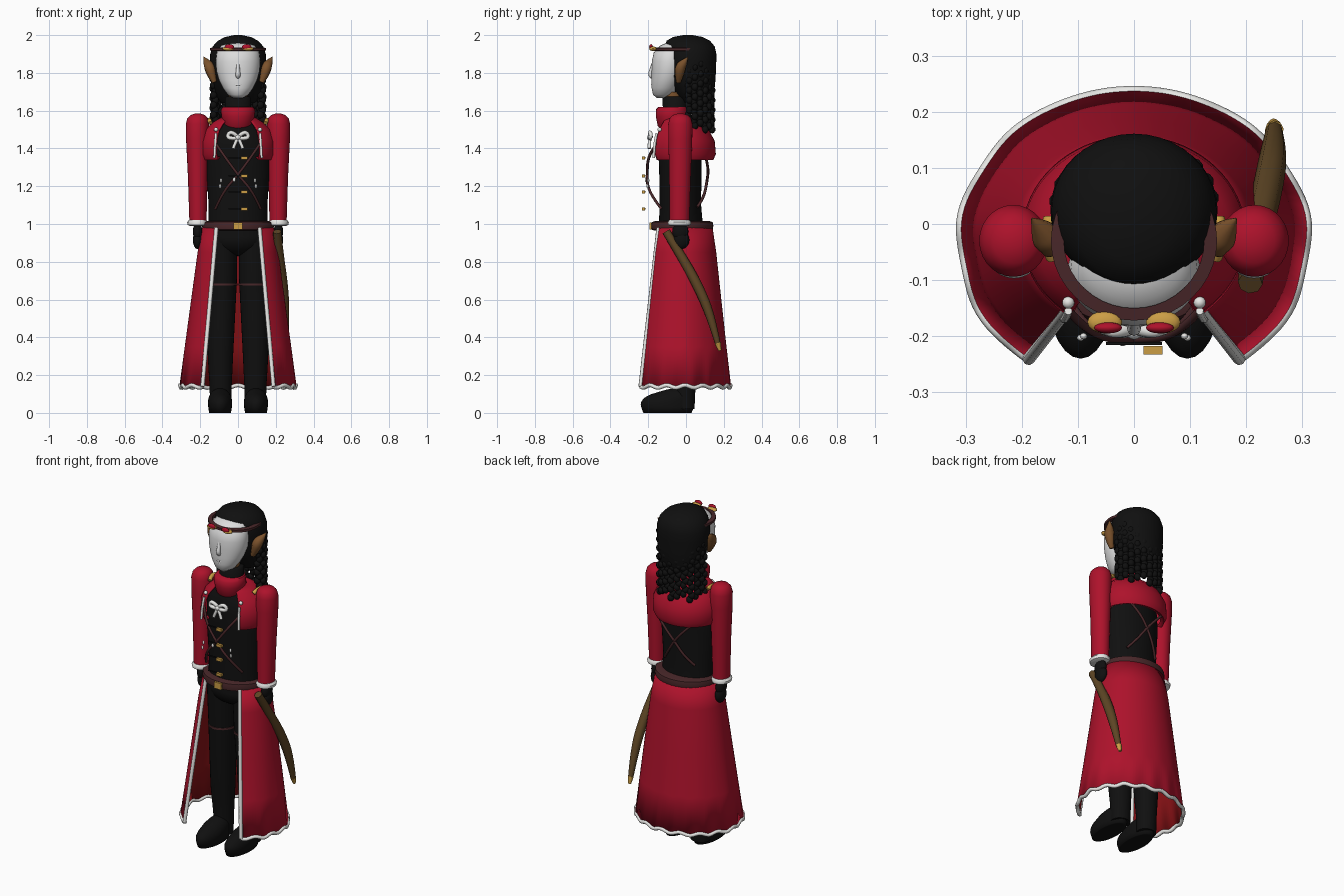
import bpy, bmesh
from math import sin, cos, pi, radians
from mathutils import Vector

if "Cube" in bpy.data.objects:
    bpy.data.objects.remove(bpy.data.objects["Cube"])


def material(name, r, g, b):
    m = bpy.data.materials.new(name)
    m.use_nodes = True
    m.diffuse_color = (r, g, b, 1)
    m.node_tree.nodes["Principled BSDF"].inputs["Base Color"].default_value = (r, g, b, 1)
    return m


RED = material("coat red", .42, .006, .024)
LINING = material("lining red", .25, .006, .008)
BLACK = material("black cloth", .005, .005, .005)
WHITE = material("white trim", .8, .8, .78)
SKIN = material("pale face", .72, .72, .72)
LEATHER = material("dark leather", .065, .02, .022)
EAR = material("ear brown", .2, .085, .025)
WOOD = material("scabbard brown", .11, .06, .018)
GOLD = material("gold", .6, .34, .06)


def finish(name, bm, *mats):
    mesh = bpy.data.meshes.new(name)
    bmesh.ops.recalc_face_normals(bm, faces=bm.faces)
    bm.to_mesh(mesh)
    bm.free()
    ob = bpy.data.objects.new(name, mesh)
    bpy.context.collection.objects.link(ob)
    for m in mats:
        mesh.materials.append(m)
    bpy.ops.object.select_all(action='DESELECT')
    ob.select_set(True)
    bpy.context.view_layer.objects.active = ob
    bpy.ops.object.shade_smooth_by_angle(angle=radians(50))
    return ob


def loft(name, mat, rings, start=0, end=360, n=40, cap=True, shape=None):
    """Skin elliptical rings given as (z, centre x, centre y, radius x, radius y)."""
    bm = bmesh.new()
    closed = end - start == 360
    count = n if closed else n + 1
    rows = []
    for z, cx, cy, rx, ry in rings:
        row = []
        for i in range(count):
            a = radians(start + (end - start) * i / n)
            p = Vector((cx + rx * cos(a), cy + ry * sin(a), z))
            row.append(bm.verts.new(shape(p, a) if shape else p))
        rows.append(row)
    for lo, hi in zip(rows, rows[1:]):
        for i in range(n):
            j = (i + 1) % count
            bm.faces.new((lo[i], lo[j], hi[j], hi[i]))
    if cap and closed:
        bm.faces.new(rows[0])
        bm.faces.new(rows[-1])
    return finish(name, bm, mat)


def balls(name, mat, spots, size, seg=16):
    """One or more ellipsoids in a single part."""
    bm = bmesh.new()
    for spot in spots:
        v = bmesh.ops.create_uvsphere(bm, u_segments=seg, v_segments=seg // 2, radius=1)["verts"]
        bmesh.ops.scale(bm, vec=size, verts=v)
        bmesh.ops.translate(bm, vec=spot, verts=v)
    return finish(name, bm, mat)


def box(name, mat, spot, size):
    bm = bmesh.new()
    bmesh.ops.create_cube(bm, size=1)
    bmesh.ops.scale(bm, vec=size, verts=bm.verts)
    bmesh.ops.translate(bm, vec=spot, verts=bm.verts)
    return finish(name, bm, mat)


def tube(name, mat, points, radius, taper=None, smooth=True, cyclic=False):
    """Round tube along a path, converted to a mesh."""
    cu = bpy.data.curves.new(name, 'CURVE')
    cu.dimensions, cu.bevel_depth, cu.bevel_resolution = '3D', radius, 2
    cu.use_fill_caps, cu.resolution_u = True, 6
    sp = cu.splines.new('NURBS' if smooth else 'POLY')
    sp.points.add(len(points) - 1)
    for i, p in enumerate(points):
        sp.points[i].co = (*p, 1)
        sp.points[i].radius = taper[i] if taper else 1
    sp.use_cyclic_u = cyclic
    if smooth:
        sp.order_u, sp.use_endpoint_u = 3, True
    ob = bpy.data.objects.new(name, cu)
    bpy.context.collection.objects.link(ob)
    cu.materials.append(mat)
    bpy.ops.object.select_all(action='DESELECT')
    ob.select_set(True)
    bpy.context.view_layer.objects.active = ob
    bpy.ops.object.convert(target='MESH')
    ob = bpy.context.object
    bpy.ops.object.shade_smooth_by_angle(angle=radians(50))
    return ob


# Open coat skirt with a wavy hem
A0, A1 = -52, 232


def wave(p, a):
    k = max(0, (.6 - p.z) / .46)
    p.z += .007 * sin(a * 17) * k
    p.x *= 1 + .012 * k * sin(a * 9)
    return p


skirt = loft("coat_skirt", RED, [(.14, 0, -.03, .305, .265), (.35, 0, -.027, .278, .238),
             (.6, 0, -.024, .245, .208), (.85, 0, -.021, .211, .178), (.985, 0, -.02, .185, .157)],
             A0, A1, n=96, shape=wave)
skirt.data.materials.append(LINING)
solid = skirt.modifiers.new("cloth", 'SOLIDIFY')
solid.thickness, solid.offset, solid.material_offset = .006, 0, 1
# The inner cloth layer faces the legs
probe = min(skirt.data.polygons, key=lambda f: abs(f.center.x) - f.center.y)
if probe.normal.y < 0:
    skirt.data.flip_normals()
hem = [wave(Vector((.305 * cos(a), -.03 + .265 * sin(a), .14)), a)
       for a in (radians(A0 + (A1 - A0) * i / 96) for i in range(97))]
tube("hem_trim", WHITE, hem, .011, smooth=False)
for s, side in ((1, "left"), (-1, "right")):
    edge = [(s * (.305 - .12 * t) * cos(radians(A0)),
             -.03 + .01 * t + (.265 - .108 * t) * sin(radians(A0)) - .002,
             .14 + .84 * t) for t in (i / 24 for i in range(25))]
    tube(side + "_skirt_edge_trim", WHITE, edge, .011, smooth=False)

# Torso, hips and belt
loft("torso", BLACK, [(.93, 0, -.025, .16, .12), (1.1, 0, -.03, .155, .11), (1.3, 0, -.03, .17, .112),
     (1.42, 0, -.035, .165, .115), (1.51, 0, -.04, .13, .1), (1.56, 0, -.05, .07, .06)])
balls("hips", BLACK, [(0, -.03, .93)], (.16, .115, .1), 24)
loft("belt", LEATHER, [(.965, 0, -.02, .17, .145), (.97, 0, -.02, .187, .161), (.99, 0, -.02, .191, .165),
     (1.01, 0, -.02, .187, .161), (1.015, 0, -.02, .17, .145)])
box("belt_buckle", GOLD, (0, -.188, .99), (.045, .012, .038))

# Short red shoulder cape, open in front
cape = loft("shoulder_cape", RED, [(1.35, 0, -.02, .165, .14), (1.34, 0, -.02, .185, .165), (1.37, 0, -.02, .2, .178),
            (1.44, 0, -.02, .198, .172), (1.5, 0, -.025, .175, .145), (1.54, 0, -.03, .13, .11),
            (1.57, 0, -.05, .08, .07)], -55, 235, n=56)
cape.modifiers.new("cloth", 'SOLIDIFY').thickness = .008

# Collar and neck
loft("collar", RED, [(1.49, 0, -.07, .06, .055), (1.52, 0, -.075, .075, .075), (1.57, 0, -.075, .088, .085),
     (1.605, 0, -.075, .09, .085), (1.62, 0, -.07, .08, .075)])
loft("neck", BLACK, [(1.56, 0, -.06, .066, .06), (1.665, 0, -.06, .07, .065), (1.675, 0, -.06, .06, .055)])
loft("throat", EAR, [(1.65, 0, -.07, .05, .05), (1.7, 0, -.07, .05, .05)])

# Face and hair
loft("face", SKIN, [(1.667, 0, -.125, .025, .03), (1.685, 0, -.12, .055, .055), (1.72, 0, -.11, .08, .072),
     (1.76, 0, -.1, .1, .083), (1.81, 0, -.09, .114, .092), (1.86, 0, -.085, .118, .096),
     (1.91, 0, -.08, .112, .09), (1.945, 0, -.06, .09, .075), (1.96, 0, -.05, .05, .05)])
tube("nose", SKIN, [(0, -.17, 1.86), (0, -.183, 1.82), (0, -.19, 1.785), (0, -.17, 1.775)], .014, (.6, .7, 1, .8))
balls("lips", SKIN, [(0, -.17, 1.738), (0, -.168, 1.725)], (.028, .015, .008))
loft("hair", BLACK, [(1.64, 0, .06, .09, .07), (1.7, 0, .045, .13, .105), (1.78, 0, .03, .143, .127),
     (1.85, 0, .025, .149, .135), (1.9, 0, .024, .147, .137), (1.94, 0, .02, .134, .132),
     (1.97, 0, .012, .107, .115), (1.99, 0, .01, .068, .078), (2.0, 0, .01, .02, .025)])
for k in range(13):
    a = radians(-12 + 204 * k / 12)
    x, y = .128 * cos(a), .035 + .1 * sin(a)
    low = 1.5 + .035 * (k % 3) / 2
    beads = [(x + .005 * (-1) ** i, y + .003 * (-1) ** i, low + .026 * i) for i in range(13)]
    balls("braid_%d" % (k + 1), BLACK, beads, (.02, .018, .021), 10)

# Headband with jewelled ornaments
loft("headband", LEATHER, [(1.915, 0, -.03, .125, .12), (1.918, 0, -.03, .148, .142),
     (1.932, 0, -.03, .148, .142), (1.935, 0, -.03, .125, .12), (1.915, 0, -.03, .125, .12)], cap=False)

for s, side in ((1, "left"), (-1, "right")):
    balls(side + "_ornament", GOLD, [(s * .052, -.175, 1.928)], (.031, .02, .012))
    balls(side + "_jewel", RED, [(s * .046, -.185, 1.937)], (.025, .01, .015))
    # Pointed ear
    tube(side + "_ear", EAR, [(s * .125, -.04, 1.75), (s * .14, -.035, 1.79), (s * .15, -.03, 1.83),
         (s * .165, -.01, 1.855), (s * .182, .01, 1.885)], .028, (.45, .9, 1.1, .75, .05))
    # Arm, cuff and glove
    loft(side + "_sleeve", RED, [(1.0, s * .212, -.035, .045, .052), (1.25, s * .213, -.032, .052, .057),
         (1.45, s * .215, -.03, .06, .063), (1.53, s * .215, -.03, .061, .064), (1.56, s * .214, -.03, .054, .056),
         (1.577, s * .213, -.03, .038, .04), (1.585, s * .213, -.03, .012, .012)], n=28)
    loft(side + "_cuff", WHITE, [(.99, s * .214, -.035, .04, .045), (.995, s * .214, -.035, .052, .059),
         (1.01, s * .214, -.035, .055, .062), (1.022, s * .214, -.035, .045, .053)], n=28)
    balls(side + "_glove", BLACK, [(s * .214, -.03, .96), (s * .214, -.025, .915)], (.025, .043, .048))
    tube(side + "_epaulette", GOLD, [(s * .145, -.06, 1.535), (s * .158, -.03, 1.56), (s * .15, .01, 1.545)], .012)
    # Leg and boot
    loft(side + "_leg", BLACK, [(.02, s * .092, -.005, .056, .05), (.13, s * .092, -.005, .058, .055),
         (.3, s * .093, -.01, .067, .07), (.5, s * .09, -.015, .074, .075), (.7, s * .085, -.02, .079, .085),
         (.95, s * .085, -.025, .083, .095)], n=28)
    boot = balls(side + "_boot", BLACK, [(s * .095, -.098, .045)], (.064, .142, .068), 28)
    for v in boot.data.vertices:
        v.co.z = max(0, v.co.z + (max(0, v.co.y + .15) * .22 if v.co.z > .045 else 0))
        if v.co.z < .02:
            v.co.z = 0
    # Thigh strap
    loft(side + "_thigh_strap", LEATHER, [(.674, s * .085, -.02, .07, .07), (.674, s * .085, -.02, .082, .088),
         (.686, s * .085, -.02, .082, .088), (.686, s * .085, -.02, .07, .07)], n=28)
    # Crossed straps on chest and back
    tube(side + "_chest_strap", LEATHER, [(s * .12, -.15, 1.43), (s * .08, -.2, 1.37), (0, -.207, 1.26),
         (-s * .08, -.2, 1.17), (-s * .12, -.13, 1.08)], .0075)
    tube(side + "_back_strap", LEATHER, [(s * .13, .1, 1.37), (s * .06, .12, 1.3), (0, .112, 1.23),
         (-s * .06, .095, 1.14), (-s * .1, .06, 1.09)], .0075)
    # Chest tassels and bow
    balls(side + "_pompom", WHITE, [(s * .117, -.14, 1.5)], (.011, .011, .011))
    tube(side + "_cape_cord", WHITE, [(s * .117, -.155, 1.48), (s * .122, -.17, 1.42), (s * .125, -.17, 1.35)], .007)
    balls(side + "_strap_stud", WHITE, [(s * .095, -.203, 1.2), (s * .09, -.2, 1.23)], (.007, .006, .012), 10)
    tube(side + "_bow_loop", WHITE, [(0, -.185, 1.46), (s * .03, -.195, 1.49), (s * .055, -.185, 1.475),
         (s * .05, -.19, 1.45), (0, -.19, 1.455)], .011)
    tube(side + "_bow_tail", WHITE, [(0, -.19, 1.455), (s * .015, -.195, 1.43), (s * .025, -.195, 1.4)], .009)
balls("bow_knot", WHITE, [(0, -.193, 1.458)], (.015, .013, .014))
balls("strap_knot", WHITE, [(-.02, -.212, 1.235)], (.008, .006, .013), 10)

# Front buttons and their loops
for k, z in enumerate((1.08, 1.17, 1.255, 1.35)):
    box("button_%d" % (k + 1), GOLD, (.034, -.225, z), (.034, .016, .016))
    box("button_loop_%d" % (k + 1), BLACK, (0, -.213, z), (.1, .005, .007))

# Scabbard hanging on the left hip
sheath = tube("scabbard", WOOD, [(.207, -.105, .96), (.217, -.03, .84), (.238, .06, .68), (.25, .13, .52),
              (.25, .17, .36)], .026, (.85, .95, 1.05, .95, .55))
tip = tube("scabbard_tip", GOLD, [(.25, .168, .37), (.249, .18, .33)], .017, (1, .5), smooth=False)
